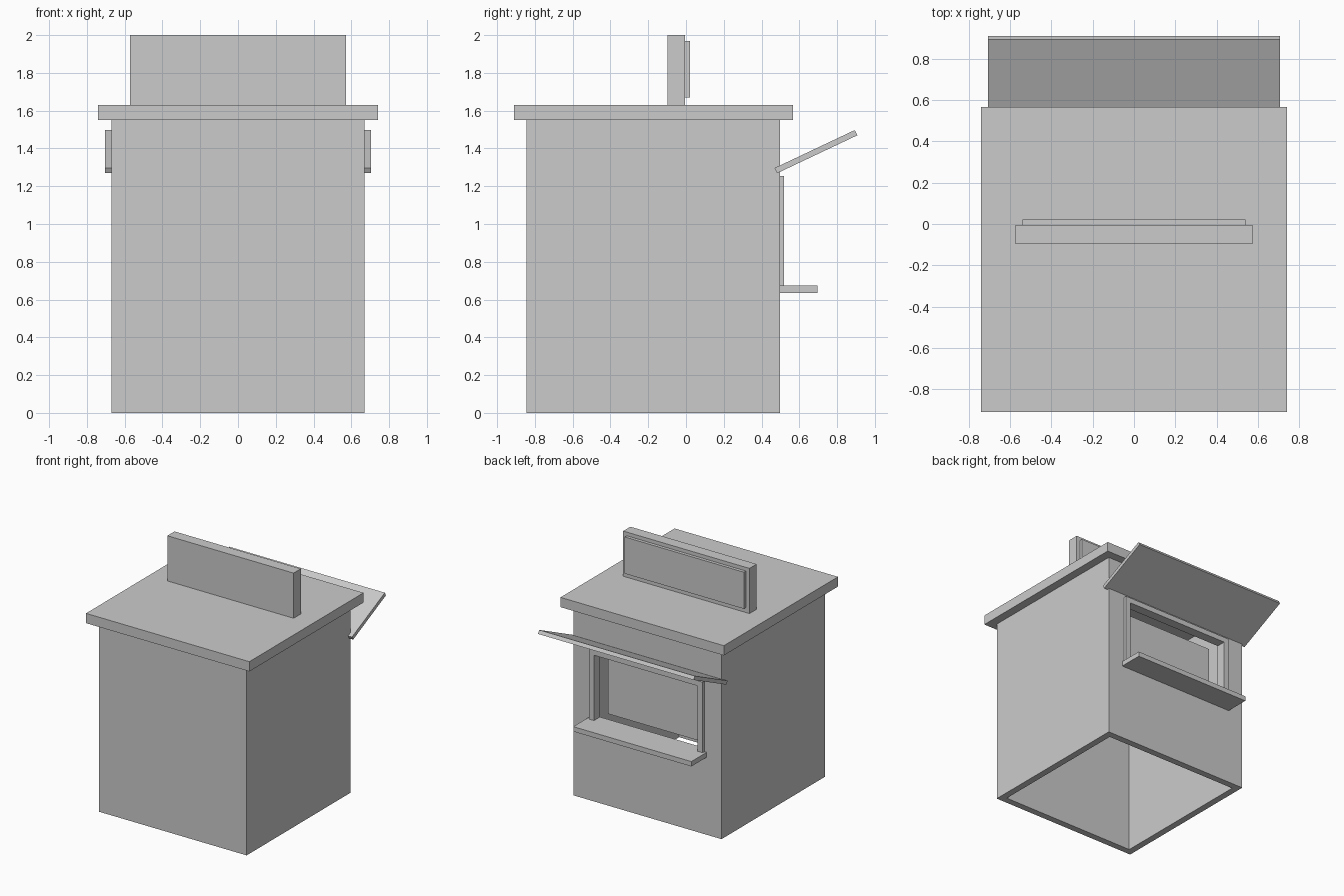
import bpy
import bmesh

default = bpy.data.objects.get("Cube")
if default:
    bpy.data.objects.remove(default, do_unlink=True)

grey = bpy.data.materials.new("plain_grey")
grey.use_nodes = True
colour = (0.6, 0.6, 0.6, 1.0)
grey.diffuse_color = colour
grey.node_tree.nodes["Principled BSDF"].inputs["Base Color"].default_value = colour


def prism(name, profile, half_width):
    """Extrude a (y, z) profile symmetrically along x."""
    bm = bmesh.new()
    face = bm.faces.new([bm.verts.new((-half_width, y, z)) for y, z in profile])
    new = bmesh.ops.extrude_face_region(bm, geom=[face])["geom"]
    moved = [v for v in new if isinstance(v, bmesh.types.BMVert)]
    bmesh.ops.translate(bm, verts=moved, vec=(2 * half_width, 0, 0))
    bmesh.ops.recalc_face_normals(bm, faces=bm.faces)
    mesh = bpy.data.meshes.new(name)
    bm.to_mesh(mesh)
    bm.free()
    mesh.materials.append(grey)
    obj = bpy.data.objects.new(name, mesh)
    bpy.context.collection.objects.link(obj)
    return obj


def block(name, half_width, y0, y1, z0, z1):
    return prism(name, [(y0, z0), (y1, z0), (y1, z1), (y0, z1)], half_width)


def cut(target, cutter):
    """Subtract the cutter for good, then remove it."""
    cutter.hide_render = True
    mod = target.modifiers.new("cut", "BOOLEAN")
    mod.operation = "DIFFERENCE"
    mod.solver = "EXACT"
    mod.object = cutter
    bpy.context.view_layer.objects.active = target
    bpy.ops.object.modifier_apply(modifier=mod.name)
    bpy.data.objects.remove(cutter, do_unlink=True)


WALL = 0.055
FRONT, BACK = -0.845, 0.497
SILL, LINTEL = 0.675, 1.21
OPENING = 0.47

# Hollow booth, open underneath, with a serving window in the back wall
walls = block("booth_walls", 0.67, FRONT, BACK, 0, 1.55)
cut(walls, block("room_cutter", 0.67 - WALL, FRONT + WALL, BACK - WALL, -0.2, 1.8))
cut(walls, block("window_cutter", OPENING, 0.4, 0.6, SILL, LINTEL))

# Window surround: posts and a top bar
surround = block("window_frame", 0.515, BACK, 0.52, SILL, 1.253)
cut(surround, block("frame_cutter", OPENING, 0.4, 0.6, SILL - 0.1, LINTEL))

# Panel hanging inside behind the window
block("inner_panel", OPENING, 0.31, 0.336, 0.66, 1.23)

# Counter and raised awning
block("counter", 0.535, BACK, 0.695, 0.635, SILL)
prism("awning", [(0.483, 1.269), (0.908, 1.47), (0.893, 1.497), (0.468, 1.296)], 0.705)

# Roof slab with a sign board on top
block("roof", 0.74, -0.91, 0.567, 1.55, 1.63)
block("sign_board", 0.572, -0.097, -0.004, 1.63, 2.0)
block("sign_plate", 0.54, -0.004, 0.022, 1.67, 1.97)
